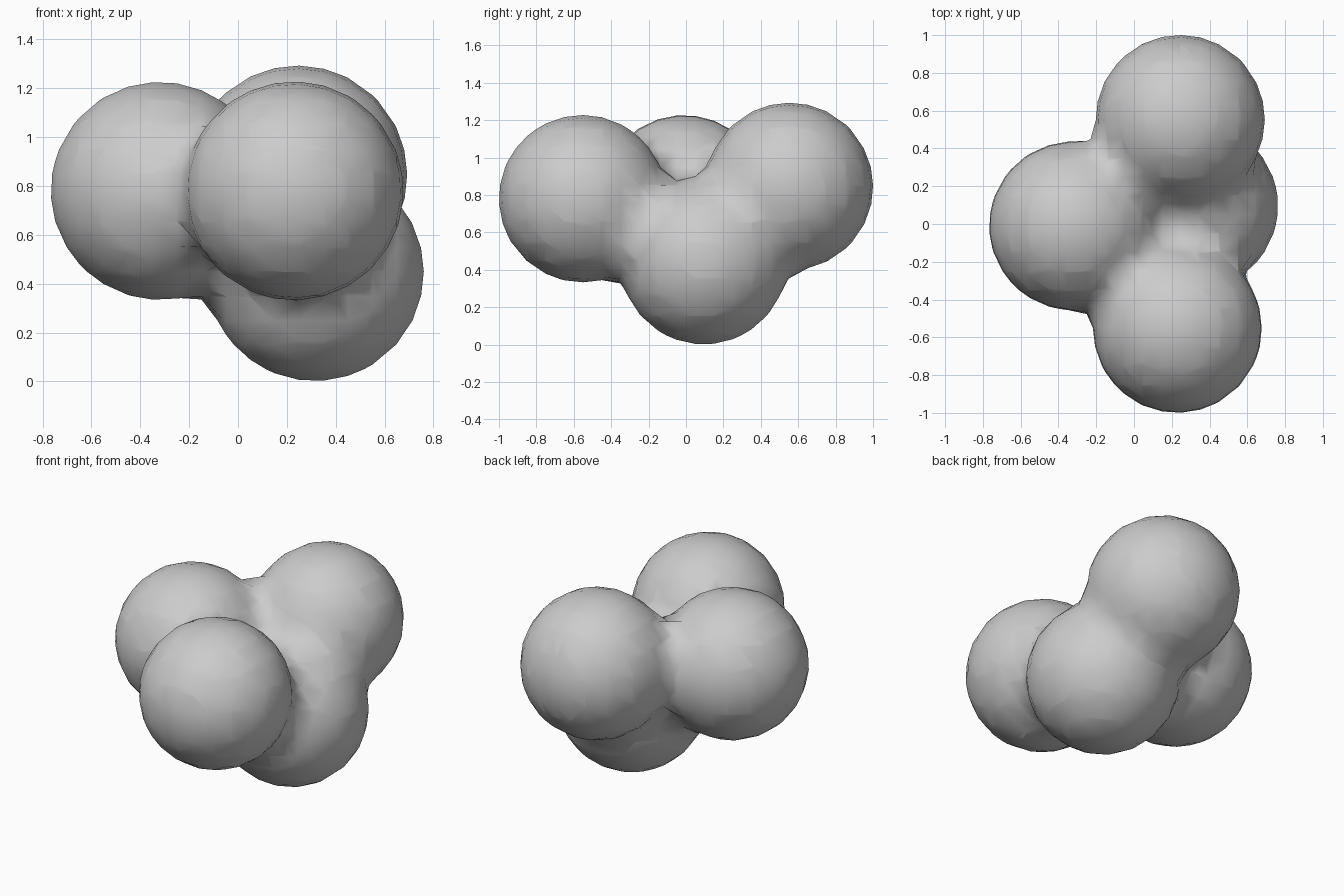
import bpy

if "Cube" in bpy.data.objects:
    bpy.data.objects.remove(bpy.data.objects["Cube"])

# Four equal balls that melt into each other
RADIUS = 0.447                 # visible ball radius
STIFF = 8.0
THRESHOLD = 0.6
# field radius at which a lone ball shows the wanted radius
INFLUENCE = RADIUS / (1 - (THRESHOLD / STIFF) ** (1 / 3)) ** 0.5
CENTRES = [
    (0.23, -0.553, 0.78),      # front ball
    (0.245, 0.553, 0.845),     # back ball
    (-0.32, -0.01, 0.78),      # left ball
    (0.315, 0.095, 0.447),     # bottom ball
]

field = bpy.data.metaballs.new("ball_field")
field.resolution = field.render_resolution = 0.1
field.threshold = THRESHOLD
for c in CENTRES:
    e = field.elements.new(type='BALL')
    e.co = c
    e.radius = INFLUENCE
    e.stiffness = STIFF
helper = bpy.data.objects.new("ball_field", field)
bpy.context.collection.objects.link(helper)
bpy.context.view_layer.update()

# Bake the blended surface to a smooth mesh
deps = bpy.context.evaluated_depsgraph_get()
mesh = bpy.data.meshes.new_from_object(helper.evaluated_get(deps))
bpy.data.objects.remove(helper)
blob = bpy.data.objects.new("blended_balls", mesh)
bpy.context.collection.objects.link(blob)
for p in mesh.polygons:
    p.use_smooth = True
